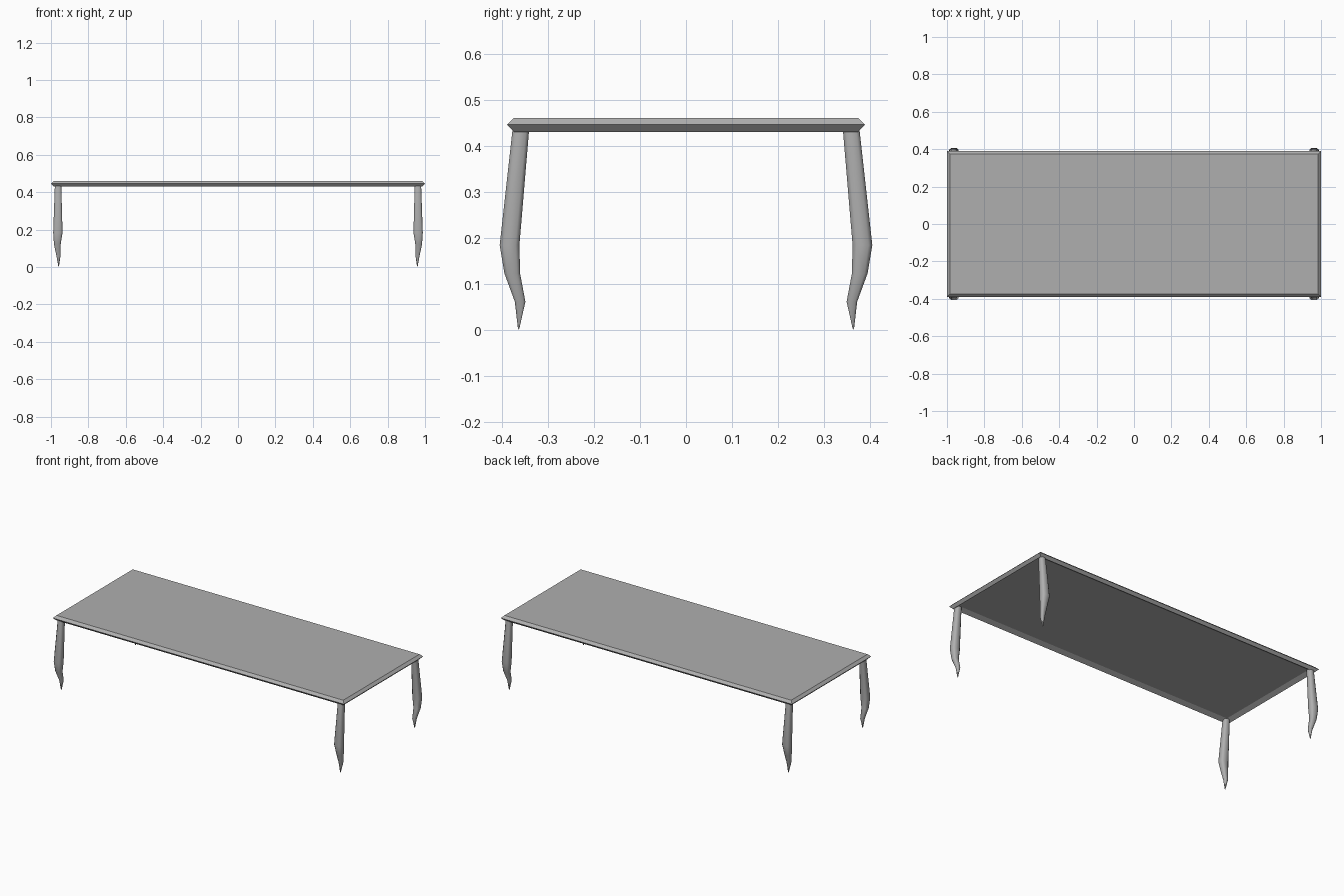
import bpy, bmesh, math

if "Cube" in bpy.data.objects:
    bpy.data.objects.remove(bpy.data.objects["Cube"])

grey = bpy.data.materials.new("dark_grey")
grey.diffuse_color = (0.43, 0.43, 0.43, 1)
grey.use_nodes = True
grey.node_tree.nodes["Principled BSDF"].inputs["Base Color"].default_value = grey.diffuse_color


def finish(bm, name, smooth_angle=None):
    bmesh.ops.recalc_face_normals(bm, faces=bm.faces)
    mesh = bpy.data.meshes.new(name)
    bm.to_mesh(mesh)
    bm.free()
    mesh.materials.append(grey)
    obj = bpy.data.objects.new(name, mesh)
    bpy.context.collection.objects.link(obj)
    if smooth_angle:
        bpy.ops.object.select_all(action='DESELECT')
        obj.select_set(True)
        bpy.context.view_layer.objects.active = obj
        bpy.ops.object.shade_smooth_by_angle(angle=math.radians(smooth_angle))
    return obj


def loft(bm, rings):
    loops = [[bm.verts.new(p) for p in ring] for ring in rings]
    n = len(loops[0])
    for a, b in zip(loops, loops[1:]):
        for i in range(n):
            j = (i + 1) % n
            bm.faces.new((a[i], a[j], b[j], b[i]))
    bm.faces.new(loops[0])
    bm.faces.new(loops[-1])


# Table top: pointed rim profile (inset, z) with a shallow recess underneath
def rectangle(inset, z):
    x, y = 1.0 - inset, 0.389 - inset
    return [(-x, -y, z), (x, -y, z), (x, y, z), (-x, y, z)]


bm = bmesh.new()
loft(bm, [rectangle(*p) for p in
          [(0.015, 0.461), (0, 0.446), (0.015, 0.43), (0.042, 0.445)]])
finish(bm, "table_top")

# Curved tapering legs with a chamfered square section:
# centre x, centre y, z, half width x, half width y
SECTIONS = [
    (0.962, 0.359, 0.44, 0.017, 0.018),
    (0.963, 0.384, 0.184, 0.025, 0.0215),
    (0.966, 0.378, 0.122, 0.018, 0.017),
    (0.960, 0.361, 0.061, 0.011, 0.0115),
    (0.959, 0.364, 0.005, 0.002, 0.002),
]
C = 0.6
SECTION = [(1, -C), (1, C), (C, 1), (-C, 1), (-1, C), (-1, -C), (-C, -1), (C, -1)]
for xn, sx in (("left", -1), ("right", 1)):
    for yn, sy in (("front", -1), ("back", 1)):
        bm = bmesh.new()
        loft(bm, [[(sx * (cx + rx * u), sy * (cy + ry * v), z)
                   for u, v in SECTION] for cx, cy, z, rx, ry in SECTIONS])
        # small pointed foot reaching the floor
        foot = bmesh.ops.poke(bm, faces=[min(bm.faces, key=lambda f: f.calc_center_median().z)])
        foot["verts"][0].co.z = 0
        finish(bm, f"{yn}_{xn}_leg", 50)
